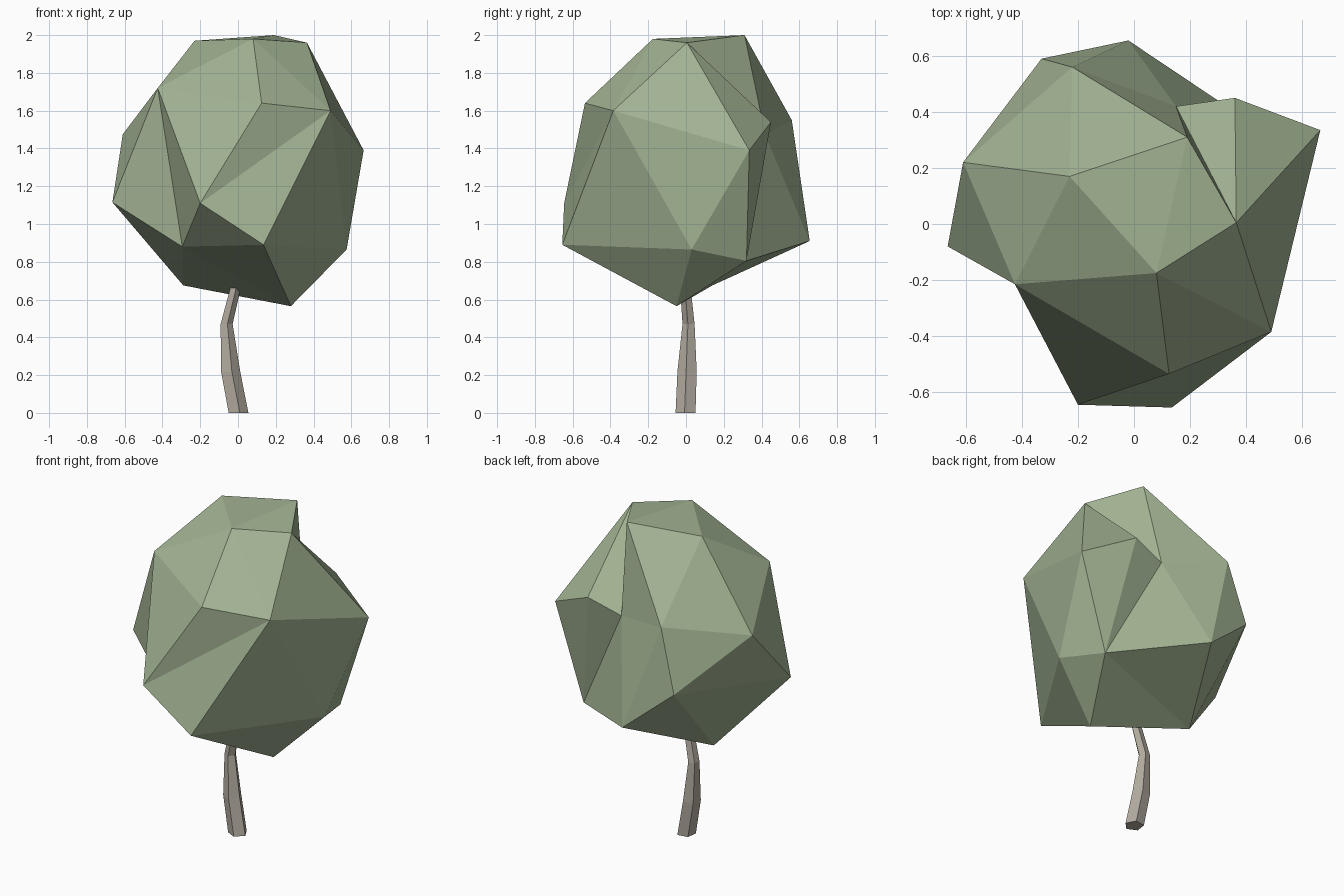
import bpy, bmesh
from math import cos, sin, radians

if "Cube" in bpy.data.objects:
    bpy.data.objects.remove(bpy.data.objects["Cube"])


def zip_rings(bm, upper, lower, steps):
    """Join two closed rings; each step advances the upper (u) or lower (l) one."""
    i = j = 0
    for s in steps:
        a, b = upper[i % len(upper)], lower[j % len(lower)]
        if s == "u":
            i += 1
            c = upper[i % len(upper)]
        else:
            j += 1
            c = lower[j % len(lower)]
        bm.faces.new((a, b, c))


def finish(bm, name, color):
    bmesh.ops.recalc_face_normals(bm, faces=bm.faces[:])
    mesh = bpy.data.meshes.new(name)
    bm.to_mesh(mesh)
    bm.free()
    mat = bpy.data.materials.new(name + "_color")
    mat.diffuse_color = (*color, 1)
    mat.use_nodes = True
    mat.node_tree.nodes["Principled BSDF"].inputs["Base Color"].default_value = mat.diffuse_color
    mesh.materials.append(mat)
    obj = bpy.data.objects.new(name, mesh)
    bpy.context.collection.objects.link(obj)
    return obj


# Crown: four irregular rings, top to bottom, counter-clockwise from above
bm = bmesh.new()
ring = lambda pts: [bm.verts.new(p) for p in pts]
cap = ring([(-.23, .17, 1.97), (.08, -.175, 1.98), (.365, .005, 1.96), (.19, .31, 2.0)])
shoulder = ring([(-.425, -.215, 1.72), (.125, -.535, 1.64), (.49, -.385, 1.60),
                 (.665, .335, 1.39), (.36, .45, 1.54), (.15, .42, 1.47),
                 (-.22, .56, 1.55), (-.61, .22, 1.475)])
waist = ring([(-.665, -.08, 1.115), (-.295, -.27, .88), (-.20, -.645, 1.11),
              (.135, -.655, .89), (.575, .03, .865), (.48, .32, .805),
              (-.02, .655, .91), (-.33, .59, 1.17)])
keel = ring([(-.29, .14, .675), (.28, -.05, .565)])

bm.faces.new((cap[1], cap[2], cap[3]))
bm.faces.new((cap[1], cap[3], cap[0]))
zip_rings(bm, cap, shoulder, "ullulllulull")
zip_rings(bm, shoulder, waist, "lluulluluulululu")
bm.faces.new((waist[2], waist[1], waist[3]))
zip_rings(bm, waist[:2] + waist[3:], keel, "uluuuluuu")
finish(bm, "crown", (.36, .45, .29))

# Trunk: bent, tapering five-sided column reaching into the crown
bm = bmesh.new()
sides = 5
rings = []
for x, y, z, r in [(0, 0, 0, .056), (-.042, .008, .22, .054),
                   (-.062, .015, .47, .034), (-.02, 0, .64, .03), (0, -.01, .74, .025)]:
    rings.append([bm.verts.new((x + r * cos(radians(-80 + 72 * k)),
                                y + r * sin(radians(-80 + 72 * k)), z))
                  for k in range(sides)])
for low, up in zip(rings, rings[1:]):
    zip_rings(bm, up, low, "lu" * sides)
bm.faces.new(rings[0][::-1])
bm.faces.new(rings[-1])
finish(bm, "trunk", (.45, .41, .35))
